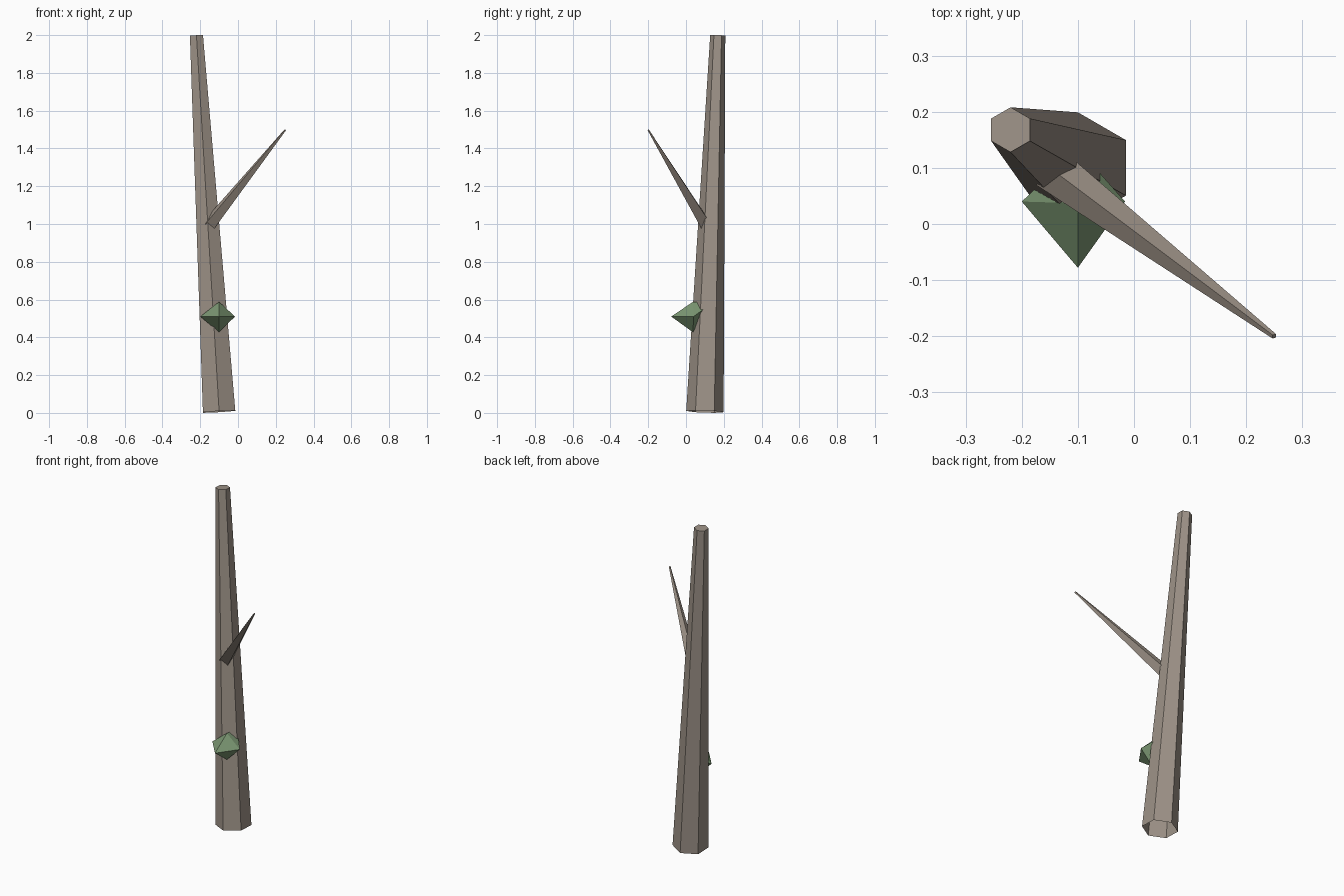
import bpy, bmesh
from math import cos, sin, tau
from mathutils import Vector

if "Cube" in bpy.data.objects:
    bpy.data.objects.remove(bpy.data.objects["Cube"])


def material(name, rgb):
    m = bpy.data.materials.new(name)
    m.diffuse_color = (*rgb, 1)
    m.use_nodes = True
    m.node_tree.nodes["Principled BSDF"].inputs["Base Color"].default_value = m.diffuse_color
    return m


def add_object(name, bm, mat):
    me = bpy.data.meshes.new(name)
    bm.to_mesh(me)
    bm.free()
    me.materials.append(mat)
    ob = bpy.data.objects.new(name, me)
    bpy.context.collection.objects.link(ob)
    return ob


def limb(name, start, end, r0, r1, sides, ref, mat):
    """Tapered prism from start to end, open at the start, one corner towards ref."""
    start, end, ref = Vector(start), Vector(end), Vector(ref)
    d = (end - start).normalized()
    u = (ref - d * ref.dot(d)).normalized()
    v = d.cross(u)
    bm = bmesh.new()
    rings = []
    for c, r in ((start, r0), (end, r1)):
        rings.append([bm.verts.new(c + r * (u * cos(tau * i / sides) + v * sin(tau * i / sides)))
                      for i in range(sides)])
    a, b = rings
    for i in range(sides):
        j = (i + 1) % sides
        bm.faces.new((a[i], a[j], b[j], b[i]))
    bm.faces.new(b)
    return add_object(name, bm, mat)


bark = material("bark", (0.34, 0.29, 0.245))
leaf = material("leaf", (0.20, 0.31, 0.17))

# Leaning six-sided trunk and four-sided side branch
limb("trunk", (-0.10, 0.10, 0.007), (-0.22, 0.168, 1.998), 0.099, 0.04, 6, (0, 1, 0), bark)
limb("branch", (-0.15, 0.10, 1.0), (0.25, -0.20, 1.498), 0.039, 0.005, 4, (0, 0, 1), bark)

# Irregular eight-sided moss tuft, half buried in the trunk
bm = bmesh.new()
for p in ((-0.20, 0.04, 0.51), (-0.016, 0.04, 0.51), (-0.10, -0.078, 0.51),
          (-0.10, 0.135, 0.58), (-0.10, 0.037, 0.588), (-0.10, 0.037, 0.427)):
    bm.verts.new(p)
bmesh.ops.convex_hull(bm, input=bm.verts)
bmesh.ops.recalc_face_normals(bm, faces=bm.faces)
add_object("moss_tuft", bm, leaf)
